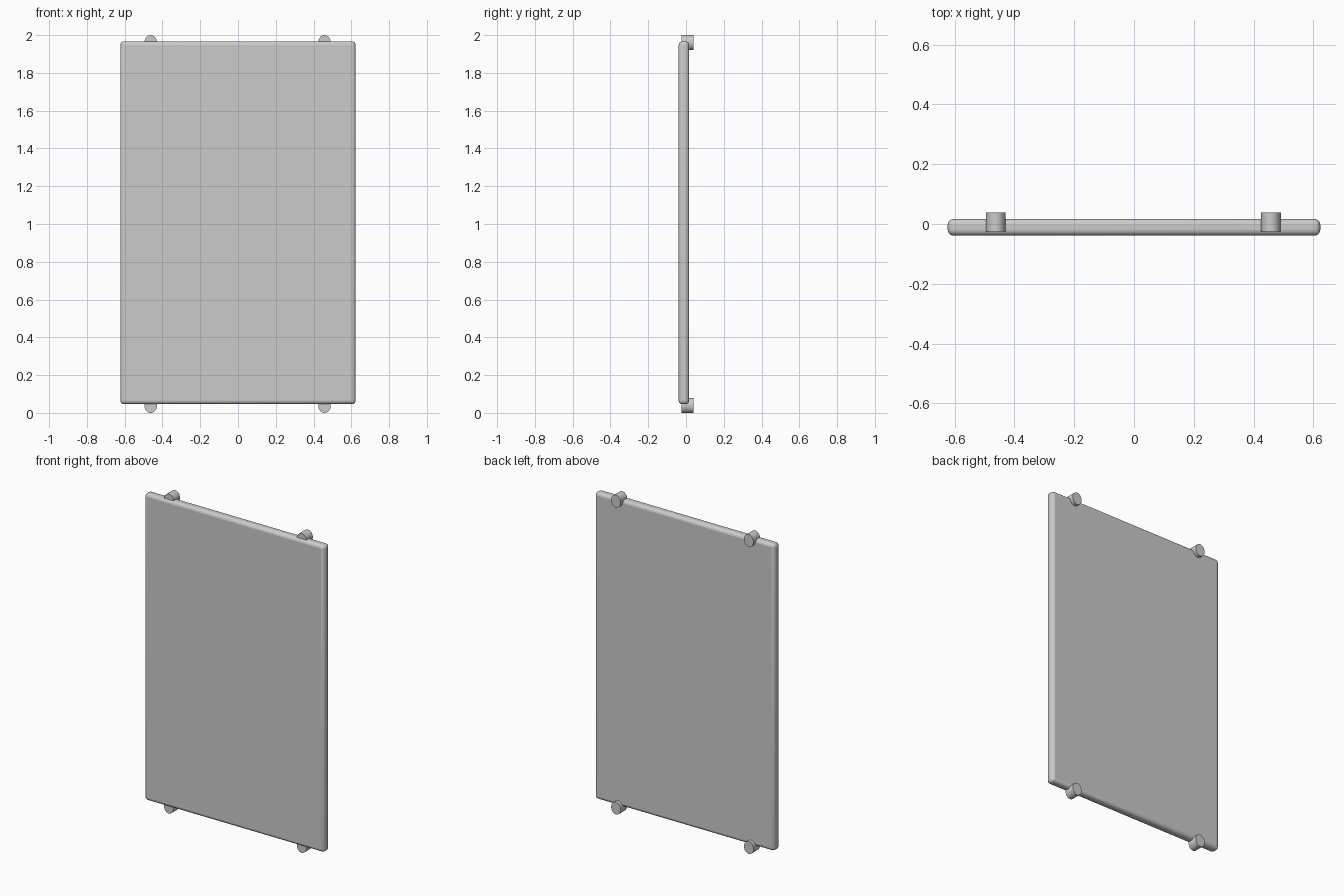
import bpy
import math

if "Cube" in bpy.data.objects:
    bpy.data.objects.remove(bpy.data.objects["Cube"])


def smooth(obj, angle=40):
    bpy.ops.object.select_all(action='DESELECT')
    obj.select_set(True)
    bpy.context.view_layer.objects.active = obj
    bpy.ops.object.shade_smooth_by_angle(angle=math.radians(angle))


# Flat panel with rounded edges
Y0, Y1, Z0, Z1 = -0.039, 0.017, 0.046, 1.967
bpy.ops.mesh.primitive_cube_add(size=1, location=(0, (Y0 + Y1) / 2, (Z0 + Z1) / 2))
panel = bpy.context.object
panel.name = "panel"
panel.scale = (1.246, Y1 - Y0, Z1 - Z0)
bpy.ops.object.transform_apply(location=False, rotation=False, scale=True)
bevel = panel.modifiers.new("rounded_edges", 'BEVEL')
bevel.width = 0.02
bevel.segments = 4
smooth(panel)


# Slightly oval mounting pegs, running front to back across the panel edge
def add_peg(name, x, z):
    bpy.ops.mesh.primitive_cylinder_add(vertices=32, radius=1, depth=1,
                                        rotation=(math.pi / 2, 0, 0))
    peg = bpy.context.object
    peg.name = name
    bpy.ops.object.transform_apply(location=False, rotation=True, scale=False)
    peg.scale = (0.033, 0.064, 0.039)
    peg.location = (x, 0.007, z)
    bpy.ops.object.transform_apply(location=False, rotation=False, scale=True)
    smooth(peg)


for side, x in (("left", -0.462), ("right", 0.458)):
    for level, z in (("lower", 0.039), ("upper", 1.961)):
        add_peg(f"{level}_{side}_peg", x, z)
